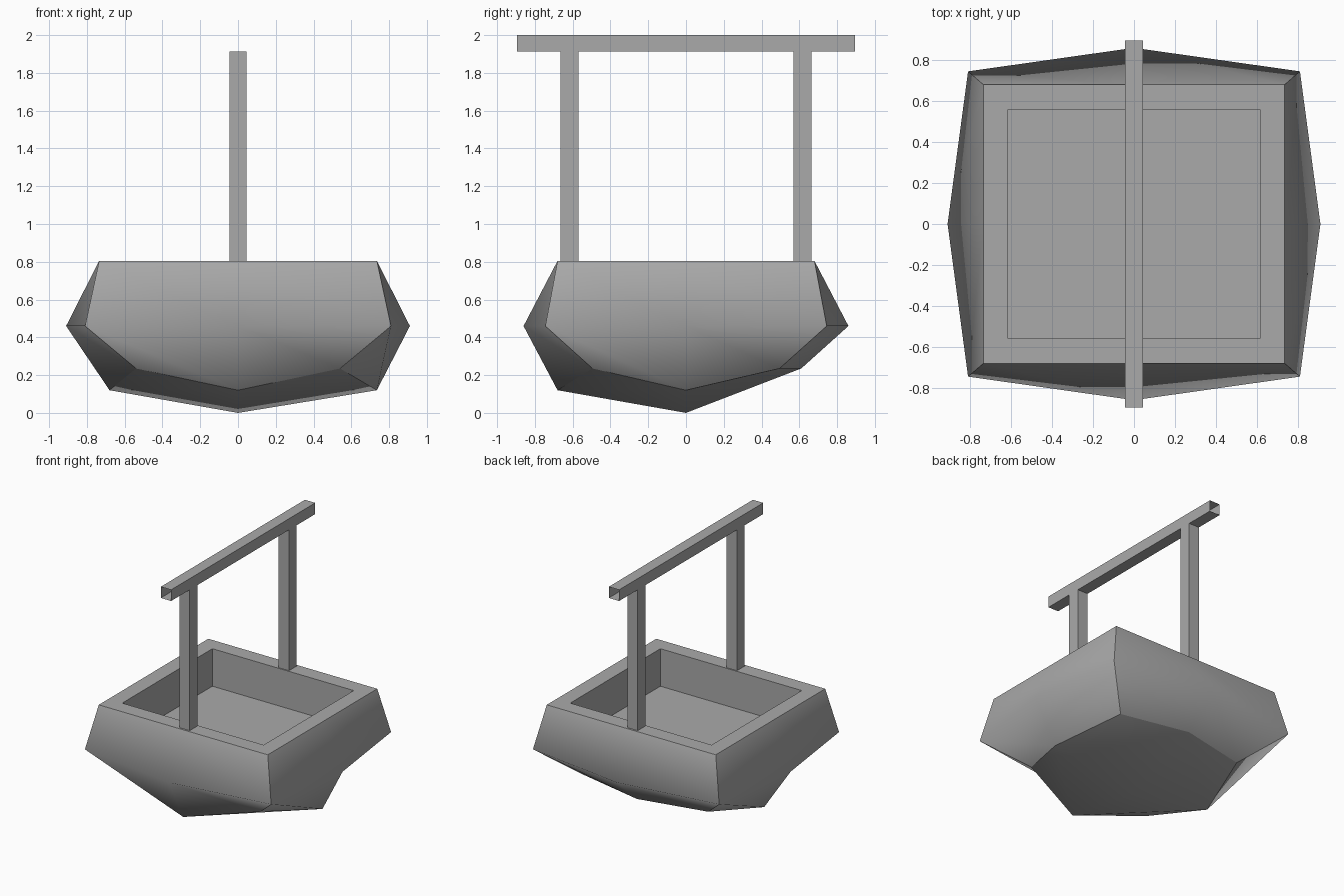
import bpy
import bmesh

cube = bpy.data.objects.get("Cube")
if cube:
    bpy.data.objects.remove(cube, do_unlink=True)

# Single grey material
GREY = 0.4
stone = bpy.data.materials.new("plain_grey")
stone.use_nodes = True
stone.diffuse_color = (GREY, GREY, GREY, 1)
shader = next(n for n in stone.node_tree.nodes if n.type == "BSDF_PRINCIPLED")
shader.inputs["Base Color"].default_value = (GREY, GREY, GREY, 1)


def finish(bm, name):
    bmesh.ops.recalc_face_normals(bm, faces=bm.faces)
    mesh = bpy.data.meshes.new(name)
    bm.to_mesh(mesh)
    bm.free()
    mesh.materials.append(stone)
    obj = bpy.data.objects.new(name, mesh)
    bpy.context.collection.objects.link(obj)
    return obj


def ring(bm, z, cx, cy, mx=None, my=None):
    """Eight points: corners at (cx, cy), side middles at (mx, my)."""
    mx, my = mx or cx, my or cy
    points = [(-cx, -cy), (0, -my), (cx, -cy), (mx, 0),
              (cx, cy), (0, my), (-cx, cy), (-mx, 0)]
    return [bm.verts.new((x, y, z)) for x, y in points]


def make_basin():
    bm = bmesh.new()
    floor = ring(bm, 0.51, 0.615, 0.56)
    lip = ring(bm, 0.805, 0.615, 0.56)
    rim = ring(bm, 0.805, 0.735, 0.68)
    belly = ring(bm, 0.46, 0.81, 0.745, 0.91, 0.86)
    base = ring(bm, 0.235, 0.54, 0.495)
    # Side middles of the base are pulled out and down, the back one less so
    base[1].co = (0, -0.68, 0.12)
    base[3].co = (0.735, 0, 0.12)
    base[5].co = (0, 0.61, 0.235)
    base[7].co = (-0.68, 0, 0.12)
    tip = bm.verts.new((0, 0, 0))

    # Walls between neighbouring rings, floor and pointed underside
    rings = [floor, lip, rim, belly, base]
    for a, b in zip(rings, rings[1:]):
        for i in range(8):
            j = (i + 1) % 8
            bm.faces.new((a[i], a[j], b[j], b[i]))
    bm.faces.new(floor)
    for i in range(1, 8, 2):
        bm.faces.new((base[i], base[(i + 1) % 8], base[(i + 2) % 8], tip))

    # Smooth within each side, sharp along corners and rims
    for f in bm.faces:
        f.smooth = True
    for r in (floor, lip, rim, base):
        for i in range(8):
            bm.edges.get((r[i], r[(i + 1) % 8])).smooth = False
    for a, b in zip(rings, rings[1:]):
        for i in range(0, 8, 2):
            bm.edges.get((a[i], b[i])).smooth = False
    return finish(bm, "basin")


def make_beam(name, low, high, axis):
    """Square beam with open ends along the given axis."""
    bm = bmesh.new()
    bmesh.ops.create_cube(bm, size=1)
    for v in bm.verts:
        v.co = [low[k] if v.co[k] < 0 else high[k] for k in range(3)]
    bm.normal_update()
    ends = [f for f in bm.faces if abs(f.normal[axis]) > 0.9]
    bmesh.ops.delete(bm, geom=ends, context="FACES_ONLY")
    return finish(bm, name)


make_basin()

# Two posts and the rail across them
HALF = 0.045
for name, y in (("front_post", -0.617), ("back_post", 0.617)):
    make_beam(name, (-HALF, y - 0.048, 0.805), (HALF, y + 0.048, 1.912), 2)
make_beam("top_rail", (-HALF, -0.895, 1.912), (HALF, 0.895, 2.0), 1)
